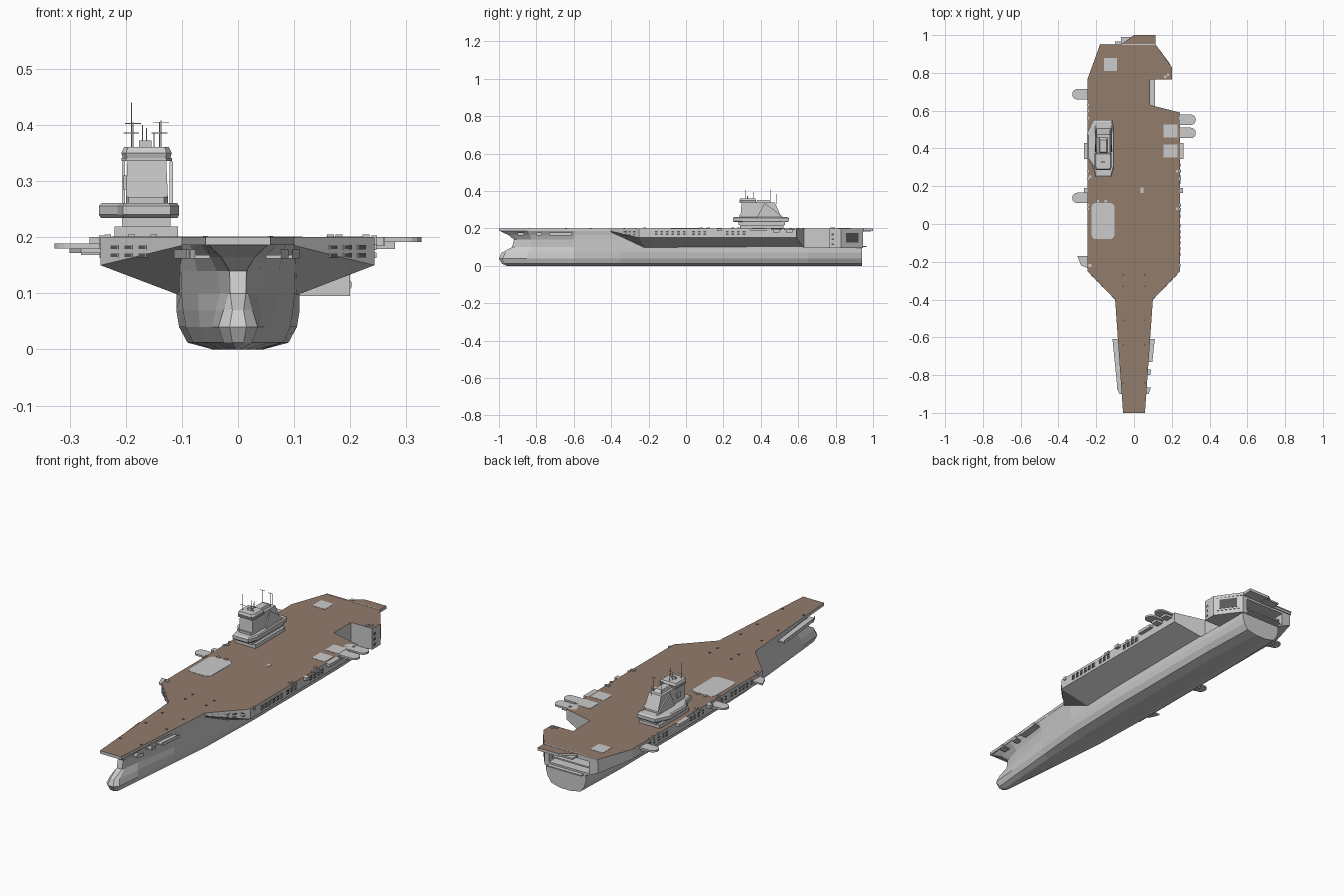
import bpy, bmesh, math
from mathutils import Vector, Matrix

if "Cube" in bpy.data.objects:
    bpy.data.objects.remove(bpy.data.objects["Cube"])


def material(name, col):
    m = bpy.data.materials.new(name)
    m.diffuse_color = (*col, 1)
    m.use_nodes = True
    m.node_tree.nodes["Principled BSDF"].inputs["Base Color"].default_value = m.diffuse_color
    return m


BROWN = material("deck_brown", (0.29, 0.2, 0.15))
DARK = material("dark_opening", (0.1, 0.1, 0.1))


def loft(name, rings, strip=False, mat=None):
    """Skin closed rings of equal length and cap both ends."""
    bm = bmesh.new()
    rows = [[bm.verts.new(p) for p in r] for r in rings]
    n = len(rows[0])
    for a, b in zip(rows, rows[1:]):
        for i in range(n):
            j = (i + 1) % n
            bm.faces.new((a[i], a[j], b[j], b[i]))
    for r in (rows[0], rows[-1]):
        if strip:
            for i in range(n // 2 - 1):
                bm.faces.new((r[i], r[i + 1], r[n - 2 - i], r[n - 1 - i]))
        else:
            bm.faces.new(r)
    bmesh.ops.remove_doubles(bm, verts=bm.verts, dist=1e-5)
    bmesh.ops.recalc_face_normals(bm, faces=bm.faces)
    me = bpy.data.meshes.new(name)
    bm.to_mesh(me)
    bm.free()
    ob = bpy.data.objects.new(name, me)
    bpy.context.collection.objects.link(ob)
    if mat:
        me.materials.append(mat)
    return ob


def prism(name, pts, z0, z1, top=None, mat=None):
    return loft(name, [[(x, y, z0) for x, y in pts], [(x, y, z1) for x, y in top or pts]], mat=mat)


def rect(x0, x1, y0, y1):
    return [(x0, y0), (x1, y0), (x1, y1), (x0, y1)]


def box(name, x0, x1, y0, y1, z0, z1, mat=None):
    return prism(name, rect(x0, x1, y0, y1), z0, z1, mat=mat)


def rounded(x0, x1, y0, y1, r, n=4):
    pts = []
    for q, (cx, cy) in enumerate(((x1 - r, y1 - r), (x0 + r, y1 - r), (x0 + r, y0 + r), (x1 - r, y0 + r))):
        for i in range(n + 1):
            a = math.pi / 2 * (q + i / n)
            pts.append((cx + r * math.cos(a), cy + r * math.sin(a)))
    return pts


def cut(ob, cutter):
    m = ob.modifiers.new("cut", 'BOOLEAN')
    m.operation, m.object, m.solver = 'DIFFERENCE', cutter, 'EXACT'


# Hull: half widths at fixed levels, with a bulbous and flared stem
levels = [0, .012, .04, .07, .1, .14, .165, .188]
stem = [.04, .015, 0, .015, .07, .08, .05, 0]
stations = [
    (-1.0, 1, (.004, .01, .015, .01, .014, .015, .03, .055)),
    (-.98, .95, (.006, .025, .035, .026, .018, .018, .034, .057)),
    (-.85, .3, (.015, .036, .046, .04, .032, .037, .05, .068)),
    (-.6, 0, (.03, .058, .068, .07, .07, .073, .078, .086)),
    (-.35, 0, (.04, .08, .093, .098, .101, .102, .102, .103)),
    (0, 0, (.045, .09, .105, .11, .11, .11, .11, .11)),
    (.65, 0, (.045, .09, .105, .11, .11, .11, .11, .11)),
    (.94, 0, (.03, .08, .1, .109, .11, .11, .11, .11))]
rings = []
for Y, w, hw in stations:
    side = [(h, Y + s * w, z) for h, s, z in zip(hw, stem, levels)]
    rings.append(side + [(-x, y, z) for x, y, z in reversed(side)])
hull = loft("hull", rings, strip=True)


# Side overhangs under the flight deck
def section(s, inner, outer, yt, yi, yo, zo=.15):
    return [(s * inner, yi, .095), (s * outer, yo, zo), (s * outer, yo, .188), (s * inner, yt, .188)]


front = [(.1, -.4, .18), (.101, -.4, .185), (.101, -.4, .188), (.1, -.4, .188)]
right = loft("right_overhang", [front, section(1, .1, .243, -.25, -.22, -.25),
                                section(1, .085, .243, .63, .63, .59)])
left = loft("left_overhang", [[(-x, y, z) for x, y, z in front], section(-1, .1, .245, -.25, -.22, -.25),
                              section(-1, .1, .245, .77, .77, .77), section(-1, .1, .18, .945, .945, .945, .13)])
aft = prism("stern_block", [(-.11, .765), (.2, .765), (.2, .83), (.115, .945), (-.11, .945)], .095, .188)

# Cutters: lift notch and stern opening
notch = prism("notch_cutter", [(.085, .63), (.3, .575), (.3, .765), (.085, .765)], .1, .3)
bay = box("stern_bay_cutter", -.13, .09, .87, 1.1, .115, .175)
for c in (notch, bay):
    c.hide_render = True
    c.display_type = 'WIRE'
cut(hull, notch)
for o in (hull, aft, left):
    cut(o, bay)
box("stern_bay_shelf", -.12, .08, .875, .935, .135, .142)
box("stern_ledge", -.1, .09, .94, .965, .1, .106)

# Flight deck with brown top
outline = [(-.058, -1), (.058, -1), (.1, -.4), (.243, -.25), (.243, .59), (.085, .63), (.085, .765),
           (.2, .765), (.2, .83), (.115, .95), (.115, 1), (0, 1), (-.07, .95), (-.18, .95),
           (-.245, .77), (-.245, -.25), (-.1, -.4)]
deck = prism("flight_deck", outline, .186, .2)
deck.data.materials.append(None)
deck.data.materials.append(BROWN)
for p in deck.data.polygons:
    if p.normal.z > .9:
        p.material_index = 1
box("stern_platform", -.07, .01, .945, .99, .184, .192)
box("stern_deck_strip", -.18, .115, .947, .953, .197, .2012)

# Grey lift panels set in the deck
prism("forward_lift", rounded(-.225, -.103, -.08, .112, .025), .198, .2012)
for i, (x0, x1, y0, y1) in enumerate(((.157, .23, .457, .527), (.157, .23, .352, .422),
                                      (-.16, -.09, .81, .88), (.035, .05, .165, .192))):
    box(f"deck_panel_{i}", x0, x1, y0, y1, .198, .2012)

# Rounded outboard platforms and their struts
for i, (s, y, z) in enumerate(((-1, .687, .18), (-1, .138, .18), (1, .552, .191), (1, .482, .191))):
    x0, x1 = sorted((s * .2, s * .327))
    prism(f"outboard_platform_{i}", rounded(x0, x1, y - .028, y + .028, .027), z, z + .009)
    a, b = sorted((s * .24, s * .28))
    box(f"platform_bracket_{i}", a, b, y - .018, y + .018, z - .012, z)
prism("left_forward_platform", [(-.3, -.17), (-.24, -.17), (-.24, -.235), (-.28, -.22)], .172, .18)
for i, (x0, x1, y0, y1) in enumerate(((-.265, -.24, .345, .43), (.24, .262, .345, .43), (-.265, -.24, .165, .19),
                                      (.24, .26, .165, .19))):
    box(f"side_gallery_{i}", x0, x1, y0, y1, .185, .2)

# Bow galleries
for i, (s, y0, y1, a, b) in enumerate(((-1, -.88, -.61, .085, .112), (1, -.73, -.61, .095, .108),
                                       (1, -.8, -.77, .085, .088), (1, -.9, -.865, .075, .088),
                                       (-1, -.9, -.865, .075, .09))):
    prism(f"bow_gallery_{i}", [(s * .05, y0), (s * a, y0), (s * b, y1), (s * .05, y1)], .162, .168)
    prism(f"bow_gallery_rail_{i}", [(s * a, y0), (s * (a + .002), y0), (s * (b + .002), y1), (s * b, y1)], .162, .178)


# Windows: small framed boxes laid along a vertical face
def window(name, c, ang, w, h, mat=DARK):
    for tag, k, d, m in (("frame", 1.35, .0015, None), ("pane", 1, .0022, mat)):
        ob = box(f"{name}_{tag}", -w * k / 2, w * k / 2, -d, d, -h * k / 2, h * k / 2, m)
        ob.matrix_world = Matrix.Translation(Vector(c)) @ Matrix.Rotation(ang, 4, 'Z')


for s, tag in ((1, "right"), (-1, "left")):
    ys = [-.16, -.13, -.1, -.07, -.04, -.01, .04, .07, .1, .22, .25, .28, .31]
    if s < 0:
        ys += [.5, .53, .56, .6, .63]
    for z in (.168, .182):
        for y in ys:
            window(f"{tag}_side_window", (s * .245, y, z), math.pi / 2, .014, .007)
        for x in (.17, .195, .22):
            window(f"{tag}_front_window", (s * x, -.4 + (x - .1) * 1.04, z), s * .806, .016, .006)
window("stern_side_opening", (.158, .888, .15), math.atan2(.115, -.085), .085, .05)
for z in (.115, .142, .168):
    window("stern_porthole", (.2, .785, z), math.pi / 2, .012, .01)

# Island, stacked from tapered slabs
plat = [(-.205, .25), (-.12, .25), (-.105, .3), (-.105, .5), (-.115, .55), (-.215, .55),
        (-.248, .48), (-.248, .35), (-.215, .3)]


def scaled(pts, k, cx=-.165, cy=.4):
    return [(cx + (x - cx) * k, cy + (y - cy) * k) for x, y in pts]


box("island_base", -.22, -.107, .29, .52, .2, .219)
box("island_neck", -.207, -.12, .28, .53, .219, .238)
prism("island_platform", scaled(plat, .95), .234, .24, plat)
prism("island_bridge_wing", plat, .24, .256)
prism("island_platform_top", plat, .256, .261, scaled(plat, .93))
tower = [(-.195, .285), (-.132, .285), (-.125, .3), (-.125, .5), (-.2, .5), (-.2, .3)]
prism("island_lower_tower", tower, .26, .272)
prism("island_tower", rect(-.2, -.125, .292, .505), .272, .338, rect(-.197, -.128, .297, .475))
cap = [(-.2, .285), (-.127, .285), (-.118, .3), (-.118, .375), (-.208, .375), (-.208, .3)]
prism("bridge_floor", cap, .336, .341)
prism("bridge_windows", scaled(cap, .94, -.163, .33), .341, .35, cap)
prism("bridge_roof", cap, .35, .361, scaled(cap, .88, -.163, .33))
prism("funnel", rect(-.185, -.14, .375, .46), .335, .352, rect(-.18, -.145, .38, .445))
box("island_side_pod", -.205, -.198, .33, .36, .285, .31)
for s in (-.207, -.122):
    loft("funnel_fairing", [[(s + d, .38, .26), (s + d, .52, .26), (s + d, .47, .3), (s + d, .42, .335)]
                            for d in (0, .006)])

# Masts and crossbars
for i, (x, y, z) in enumerate(((-.19, .31, .44), (-.17, .345, .4), (-.163, .36, .395), (-.14, .32, .405),
                               (-.137, .45, .408), (-.187, .46, .405), (-.15, .485, .385))):
    box(f"mast_{i}", x - .0009, x + .0009, y - .0009, y + .0009, .33, z)
for i, (x, y, z) in enumerate(((-.19, .31, .385), (-.187, .46, .402), (-.14, .32, .385), (-.137, .45, .404))):
    box(f"mast_crossbar_{i}", x - .014, x + .014, y - .0008, y + .0008, z, z + .0016)
box("radar_panel", -.176, -.154, .325, .332, .36, .372)

# Small deck fittings and edge posts
for s in (-1, 1):
    for y in (-.27, -.33, -.51, -.64, -.84):
        box("deck_fitting", s * .058 - .004, s * .058 + .004, y - .004, y + .004, .2, .2025, DARK)
    for y in (-.22, .08, .1, .24, .28, .56, .6, .63):
        if s < 0 or y < .58:
            box("edge_post", s * .243 - .005, s * .243 + .005, y - .006, y + .006, .186, .203)
for x, y in ((.165, .78), (.18, .79), (-.19, .12), (-.15, .12), (-.232, -.22), (.228, .08), (.228, .28), (-.232, .25)):
    box("deck_locker", x - .006, x + .006, y - .007, y + .007, .2, .205)
